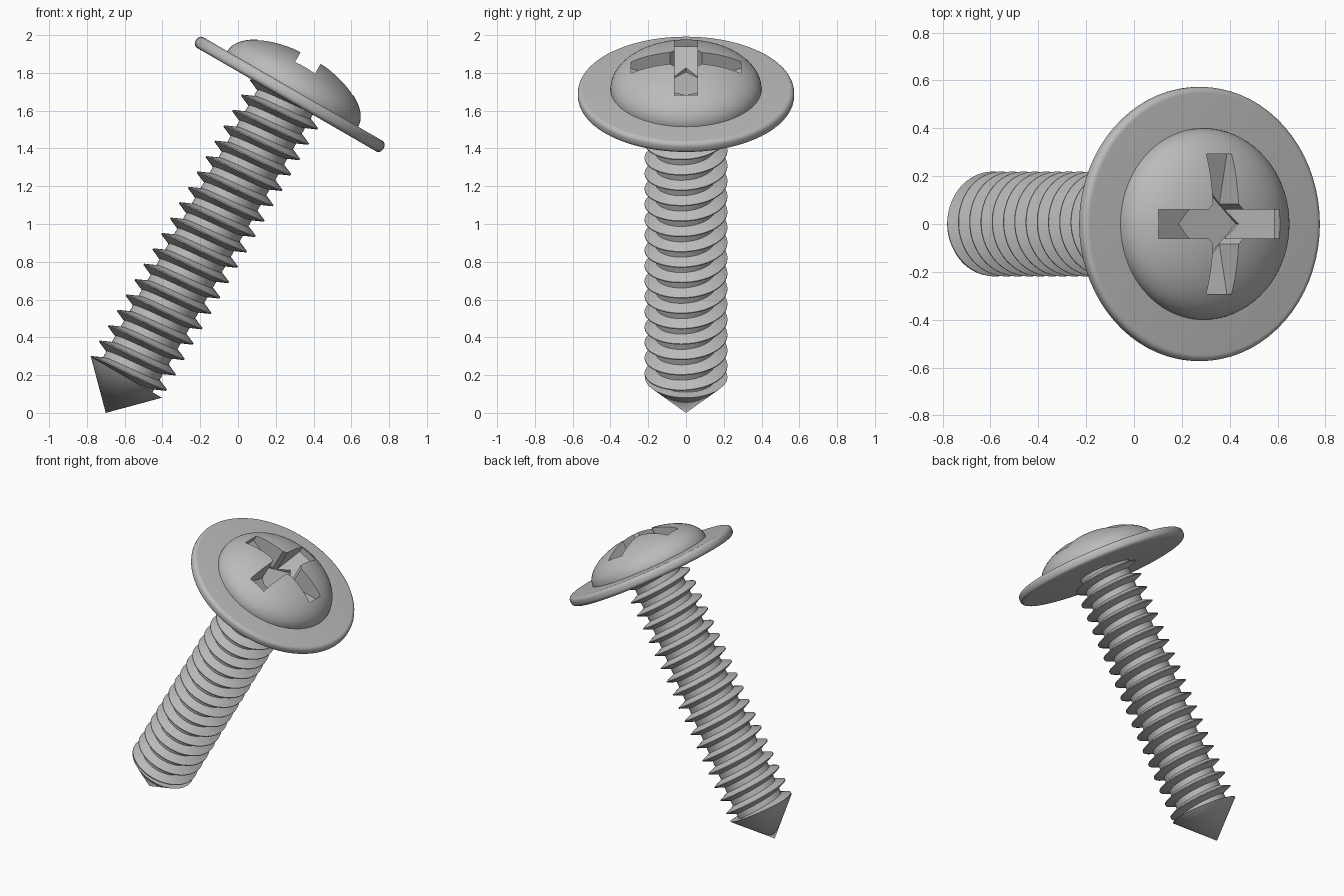
import bpy, bmesh, math
from mathutils import Matrix

cube = bpy.data.objects.get("Cube")
if cube:
    bpy.data.objects.remove(cube, do_unlink=True)

steel = bpy.data.materials.new("grey_steel")
steel.use_nodes = True
colour = (0.5, 0.5, 0.5, 1)
steel.diffuse_color = colour
steel.node_tree.nodes["Principled BSDF"].inputs["Base Color"].default_value = colour

# The screw is built upright with its point at the origin, then leaned over
LEAN = Matrix.Translation((-0.70, 0, 0)) @ Matrix.Rotation(math.radians(30), 4, 'Y')
SEGMENTS = 72
HEAD_BASE = 1.98


def make_object(name, bm):
    bmesh.ops.remove_doubles(bm, verts=bm.verts, dist=1e-5)
    bmesh.ops.recalc_face_normals(bm, faces=bm.faces)
    mesh = bpy.data.meshes.new(name)
    bm.to_mesh(mesh)
    bm.free()
    mesh.materials.append(steel)
    obj = bpy.data.objects.new(name, mesh)
    bpy.context.collection.objects.link(obj)
    return obj


def activate(obj):
    bpy.ops.object.select_all(action='DESELECT')
    obj.select_set(True)
    bpy.context.view_layer.objects.active = obj


def finish(obj, angle=35):
    activate(obj)
    bpy.ops.object.shade_smooth_by_angle(angle=math.radians(angle))
    obj.matrix_world = LEAN


def lathe(name, profile):
    bm = bmesh.new()
    verts = [bm.verts.new((r, 0, z)) for r, z in profile]
    edges = [bm.edges.new(pair) for pair in zip(verts, verts[1:])]
    bmesh.ops.spin(bm, geom=verts + edges, cent=(0, 0, 0), axis=(0, 0, 1),
                   angle=math.tau, steps=SEGMENTS)
    return make_object(name, bm)


def prism(name, outline, axis_vector):
    bm = bmesh.new()
    face = bm.faces.new([bm.verts.new(p) for p in outline])
    new = bmesh.ops.extrude_face_region(bm, geom=[face])["geom"]
    moved = [v for v in new if isinstance(v, bmesh.types.BMVert)]
    bmesh.ops.translate(bm, verts=moved, vec=axis_vector)
    return make_object(name, bm)


def carve(target, cutter):
    cutter.hide_render = True
    activate(target)
    mod = target.modifiers.new("recess", 'BOOLEAN')
    mod.operation = 'DIFFERENCE'
    mod.solver = 'EXACT'
    mod.object = cutter
    bpy.ops.object.modifier_apply(modifier=mod.name)
    bpy.data.objects.remove(cutter, do_unlink=True)


# Washer flange with a rounded rim
R, low, b = 0.573, 1.915, 0.026
rim = []
for i in range(7):
    a = -math.pi / 2 + i * math.pi / 12
    rim.append((R - b + b * math.cos(a), low + b + b * math.sin(a)))
top_rim = [(r, low + HEAD_BASE - z) for r, z in reversed(rim)]
finish(lathe("flange", [(0, low)] + rim + top_rim + [(0, HEAD_BASE)]))

# Domed head with a cross recess
arc = [(0.4 * math.cos(i * math.pi / 40), HEAD_BASE + 0.195 * math.sin(i * math.pi / 40))
       for i in range(20)]
dome = lathe("domed_head", [(0, 1.95), (0.4, 1.95)] + arc + [(0, HEAD_BASE + 0.195)])
arm = [(-0.292, 2.3), (-0.292, 2.07), (-0.06, 2.0),
       (0.06, 2.0), (0.292, 2.07), (0.292, 2.3)]
carve(dome, prism("slot_x", [(x, -0.061, z) for x, z in arm], (0, 0.122, 0)))
carve(dome, prism("slot_y", [(-0.061, x, z) for x, z in arm], (0.122, 0, 0)))
d = 0.145
carve(dome, prism("slot_centre", [(d, 0, 2.0), (0, d, 2.0), (-d, 0, 2.0), (0, -d, 2.0)],
                  (0, 0, 0.4)))
finish(dome)

# Threaded shaft: one thread profile swept along a helix, trimmed flat at both ends
PITCH, START, END = 0.094, 0.218, 1.93
thread = [(0.0, 0.16), (0.2, 0.16), (0.47, 0.219), (0.53, 0.219), (0.8, 0.16)]
turns = int((END - START) / PITCH) + 3
bm = bmesh.new()
columns = []
for k in range(SEGMENTS + 1):
    turn = k / SEGMENTS
    a = turn * math.tau
    column = []
    for t in range(-1, turns):
        for f, r in thread:
            z = min(max(START + (t + f + turn - 1) * PITCH, START), END)
            column.append(bm.verts.new((r * math.cos(a), r * math.sin(a), z)))
    columns.append(column)
for left, right in zip(columns, columns[1:]):
    for j in range(len(left) - 1):
        quad = (left[j], right[j], right[j + 1], left[j + 1])
        if max(v.co.z for v in quad) - min(v.co.z for v in quad) > 1e-6:
            bm.faces.new(quad)
bmesh.ops.delete(bm, geom=[v for v in bm.verts if not v.link_faces], context='VERTS')
finish(make_object("threaded_shaft", bm), 30)

# Pointed tip
finish(lathe("pointed_tip", [(0, 0), (0.217, START), (0, START + 0.002)]))
